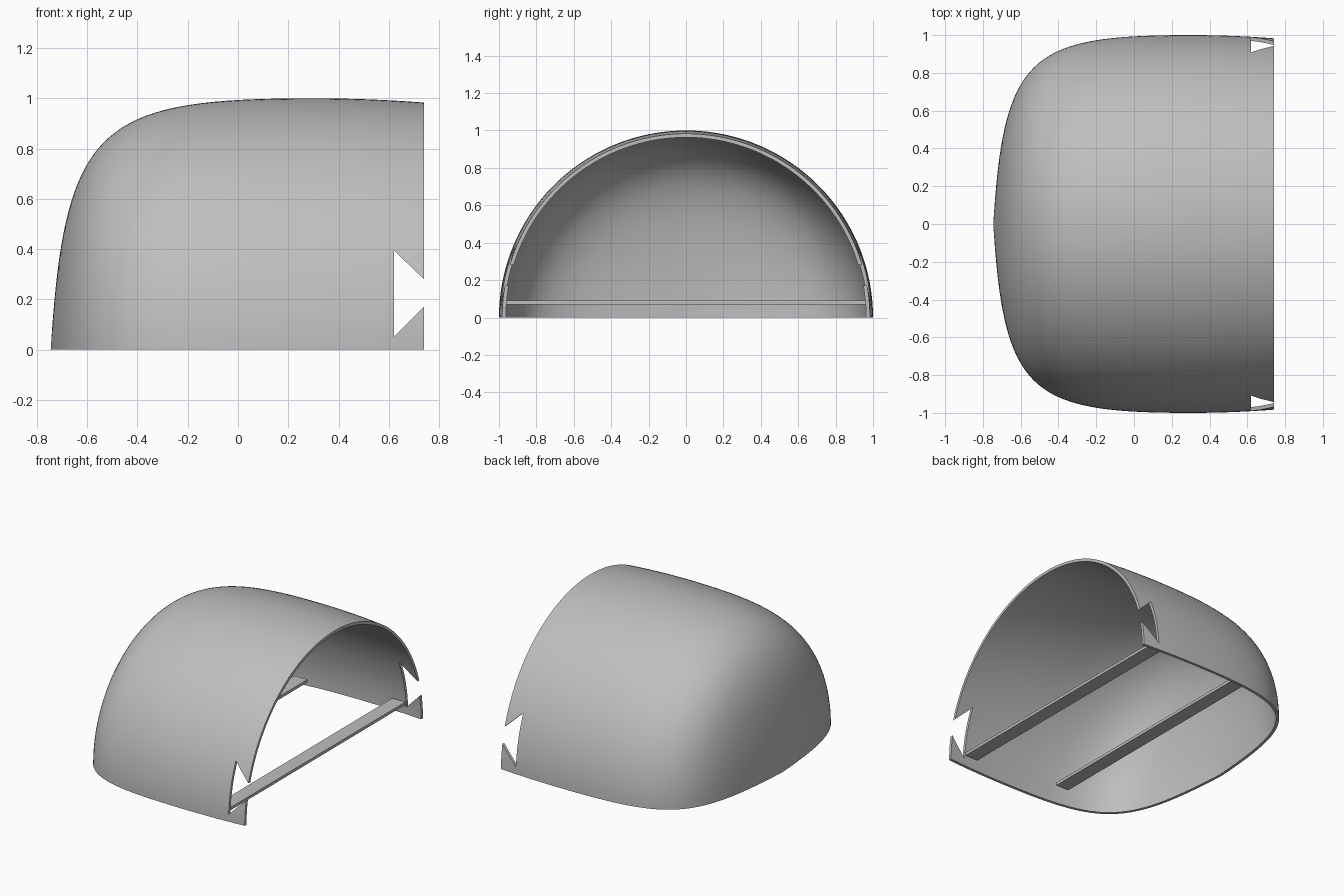
import bpy, bmesh, math
from mathutils import Vector, Matrix
from mathutils.geometry import interpolate_bezier

cube = bpy.data.objects.get("Cube")
if cube:
    bpy.data.objects.remove(cube, do_unlink=True)

THICK = 0.02
END_X = 0.74

grey = bpy.data.materials.new("plain grey")
grey.use_nodes = True
colour = (0.52, 0.52, 0.52, 1)
grey.diffuse_color = colour
grey.node_tree.nodes["Principled BSDF"].inputs["Base Color"].default_value = colour


def make_object(name, bm):
    bmesh.ops.recalc_face_normals(bm, faces=bm.faces)
    mesh = bpy.data.meshes.new(name)
    bm.to_mesh(mesh)
    bm.free()
    mesh.materials.append(grey)
    obj = bpy.data.objects.new(name, mesh)
    bpy.context.collection.objects.link(obj)
    return obj


def prism(name, outline, half):
    """Extrude an outline in the xz plane across y, centred on y = 0."""
    bm = bmesh.new()
    face = bm.faces.new([bm.verts.new((x, -half, z)) for x, z in outline])
    out = bmesh.ops.extrude_face_region(bm, geom=[face])
    moved = [v for v in out["geom"] if isinstance(v, bmesh.types.BMVert)]
    bmesh.ops.translate(bm, verts=moved, vec=(0, 2 * half, 0))
    return make_object(name, bm)


# Outer profile: rounded nose, then a gently closing barrel
outer = interpolate_bezier(Vector((-0.745, 0, 0)), Vector((-0.69, 0, 0.9)),
                           Vector((-0.55, 0, 1)), Vector((0.3, 0, 1)), 40)
for i in range(1, 9):
    x = 0.3 + (END_X - 0.3) * i / 8
    outer.append(Vector((x, 0, 1 - 0.088 * (x - 0.3) ** 2)))

# Inner profile: outer one moved inwards along its normal
inner = []
for i, p in enumerate(outer):
    along = (outer[min(i + 1, len(outer) - 1)] - outer[max(i - 1, 0)]).normalized()
    inner.append(p + Vector((along.z, 0, -along.x)) * THICK)
inner[0].z = 0
inner[-1].x = END_X

# Shell: half turn of the double profile about the x axis
bm = bmesh.new()
turn = Matrix.Rotation(math.pi / 2, 3, 'X')
ring = [bm.verts.new(turn @ p) for p in outer + inner[::-1]]
edges = [bm.edges.new(pair) for pair in zip(ring, ring[1:])]
bmesh.ops.spin(bm, geom=ring + edges, cent=(0, 0, 0), axis=(1, 0, 0),
               angle=-math.pi, steps=96)
if min(v.co.z for v in bm.verts) < -0.5:
    bmesh.ops.scale(bm, verts=bm.verts, vec=(1, 1, -1))
bmesh.ops.remove_doubles(bm, verts=bm.verts, dist=0.0002)
bmesh.ops.holes_fill(bm, edges=[e for e in bm.edges if e.is_boundary], sides=0)
shell = make_object("shell", bm)

# Dovetail notches cut through both side walls at the open end
cutter = prism("notch_cutter", [(0.62, 0.05), (0.76, 0.19), (0.76, 0.261), (0.62, 0.395)], 1.2)
cutter.hide_render = True
cut = shell.modifiers.new("notches", 'BOOLEAN')
cut.operation = 'DIFFERENCE'
cut.solver = 'EXACT'
cut.object = cutter
bpy.context.view_layer.objects.active = shell
shell.select_set(True)
bpy.ops.object.modifier_apply(modifier=cut.name)
bpy.data.objects.remove(cutter, do_unlink=True)
bpy.ops.object.shade_smooth_by_angle(angle=math.radians(30))

# Flat cross bars joining the side walls
for name, x, half in (("open_end_bar", 0.52, 0.96), ("middle_bar", -0.18, 0.88)):
    prism(name, [(x, 0.07), (x + 0.1, 0.07), (x + 0.1, 0.09), (x, 0.09)], half)
